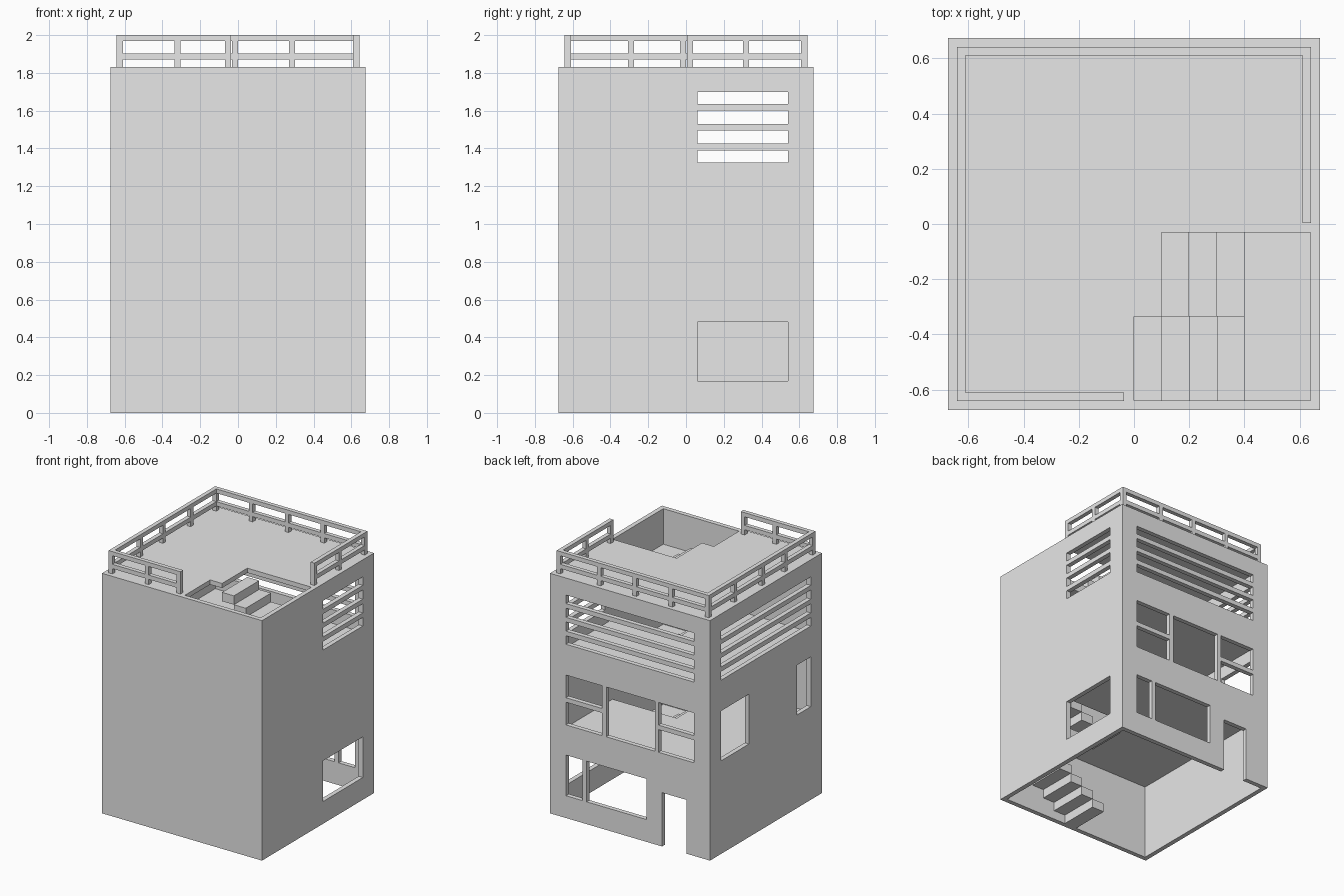
import bpy
import bmesh

old = bpy.data.objects.get("Cube")
if old:
    bpy.data.objects.remove(old, do_unlink=True)

# Single plaster colour
GREY = (0.8, 0.8, 0.8, 1.0)
plaster = bpy.data.materials.new("light_grey_plaster")
plaster.use_nodes = True
plaster.diffuse_color = GREY
plaster.node_tree.nodes["Principled BSDF"].inputs["Base Color"].default_value = GREY

OUT = 0.675            # outer half width
T = 0.035              # wall and slab thickness
INN = OUT - T          # inner half width
STOREY = 0.61
ROOF = 3 * STOREY
RISE = STOREY / 9
TREAD = 0.1
MID = -0.335           # line between the two stair flights


def finish(name, bm):
    bmesh.ops.recalc_face_normals(bm, faces=bm.faces[:])
    mesh = bpy.data.meshes.new(name)
    bm.to_mesh(mesh)
    bm.free()
    mesh.materials.append(plaster)
    obj = bpy.data.objects.new(name, mesh)
    bpy.context.collection.objects.link(obj)
    return obj


def add_box(bm, x0, x1, y0, y1, z0, z1):
    verts = bmesh.ops.create_cube(bm, size=1)["verts"]
    for v in verts:
        v.co.x = x1 if v.co.x > 0 else x0
        v.co.y = y1 if v.co.y > 0 else y0
        v.co.z = z1 if v.co.z > 0 else z0


def panel(name, u0, u1, v0, v1, w0, openings, place):
    """Flat slab of thickness T with rectangular openings (u0, u1, v0, v1)."""
    us = sorted({u0, u1} | {u for o in openings for u in o[:2]})
    vs = sorted({v0, v1} | {v for o in openings for v in o[2:]})
    bm = bmesh.new()
    cache = {}

    def vert(u, v):
        if (u, v) not in cache:
            cache[u, v] = bm.verts.new(place(u, v, w0))
        return cache[u, v]

    for a, b in zip(us, us[1:]):
        for c, d in zip(vs, vs[1:]):
            mu, mv = (a + b) / 2, (c + d) / 2
            if any(o[0] < mu < o[1] and o[2] < mv < o[3] for o in openings):
                continue
            bm.faces.new([vert(a, c), vert(b, c), vert(b, d), vert(a, d)])
    ext = bmesh.ops.extrude_face_region(bm, geom=bm.faces[:], use_keep_orig=True)
    for g in ext["geom"]:
        if isinstance(g, bmesh.types.BMVert):
            u, v = (g.co.x, g.co.z) if place is along_x else (g.co.y, g.co.z)
            if place is flat:
                u, v = g.co.x, g.co.y
            g.co = place(u, v, w0 + T)
    return finish(name, bm)


def along_x(u, v, w):
    return (u, w, v)


def along_y(u, v, w):
    return (w, u, v)


def flat(u, v, w):
    return (u, v, w)


# Openings: louvred band on top, windows in the middle, window and door below
WIN = 0.54
LOUVRES = [(1.325, 1.39), (1.425, 1.495), (1.53, 1.6), (1.635, 1.7)]
LOW, SPLIT, HIGH = 0.71, 0.9, 1.09
SILL, HEAD = 0.17, 0.48


def louvres(u0, u1):
    return [(u0, u1, a, b) for a, b in LOUVRES]


back = louvres(-WIN, WIN) + [(-0.21, 0.2, LOW, HIGH)]
for a, b in ((-WIN, -0.24), (0.235, WIN)):
    back += [(a, b, LOW, SPLIT - 0.017), (a, b, SPLIT + 0.017, HIGH)]
back += [(-0.14, 0.365, SILL, HEAD), (0.4, WIN, SILL, HEAD), (-0.475, -0.27, 0, 0.41)]
left = louvres(0.06, WIN) + [(0.06, WIN, SILL, HEAD)]
right = louvres(-WIN, WIN) + [(0.205, WIN, LOW, HIGH), (-WIN, -0.375, LOW, HIGH)]

# Outer walls
panel("front_wall", -OUT, OUT, 0, ROOF, -OUT, [], along_x)
panel("back_wall", -OUT, OUT, 0, ROOF, INN, back, along_x)
panel("left_wall", -INN, INN, 0, ROOF, INN, left, along_y)
panel("right_wall", -INN, INN, 0, ROOF, -OUT, right, along_y)

# Floors and roof, each with an L-shaped stairwell
stairwell = [(0, INN, -INN, MID), (TREAD, INN, MID, -0.03)]
for name, level in (("first_floor", 1), ("second_floor", 2), ("roof_slab", 3)):
    panel(name, -INN, INN, -INN, INN, level * STOREY - T, stairwell, flat)

# Switchback stairs on every storey
for level, name in enumerate(("lower_stairs", "middle_stairs", "upper_stairs")):
    base = level * STOREY
    bm = bmesh.new()
    for i in range(4):
        add_box(bm, i * TREAD, (i + 1) * TREAD + 0.005, -INN, MID,
                base + i * RISE, base + (i + 1) * RISE)
    add_box(bm, 4 * TREAD, INN, -INN, -0.03, base + 4 * RISE, base + 5 * RISE)
    for i in range(3):
        add_box(bm, (3 - i) * TREAD, (4 - i) * TREAD, MID, -0.03,
                base + (5 + i) * RISE, base + (6 + i) * RISE)
    finish(name, bm)

# Roof railing: two rails and square posts on each run
R0, R1 = 0.61, 0.642
HALF = 0.016
RAILS = [(1.87, 1.903), (1.968, 2.0)]


def railing(name, axis, side, posts):
    w0, w1 = (R0, R1) if side > 0 else (-R1, -R0)
    start, end = posts[0] - HALF, posts[-1] + HALF
    bars = [(start, end, a, b) for a, b in RAILS]
    bars += [(p - HALF, p + HALF, ROOF, RAILS[1][0]) for p in posts]
    bm = bmesh.new()
    for a, b, z0, z1 in bars:
        if axis == "x":
            add_box(bm, a, b, w0, w1, z0, z1)
        else:
            add_box(bm, w0, w1, a, b, z0, z1)
    finish(name, bm)


END = R1 - HALF
railing("back_railing", "x", 1, [-END, -0.32, -0.016, 0.285, END])
railing("front_railing", "x", -1, [-END, -0.32, -0.052])
railing("right_railing", "y", -1, [-END, -0.29, -0.016, 0.317, END])
railing("left_railing", "y", 1, [0.02, 0.317, END])
